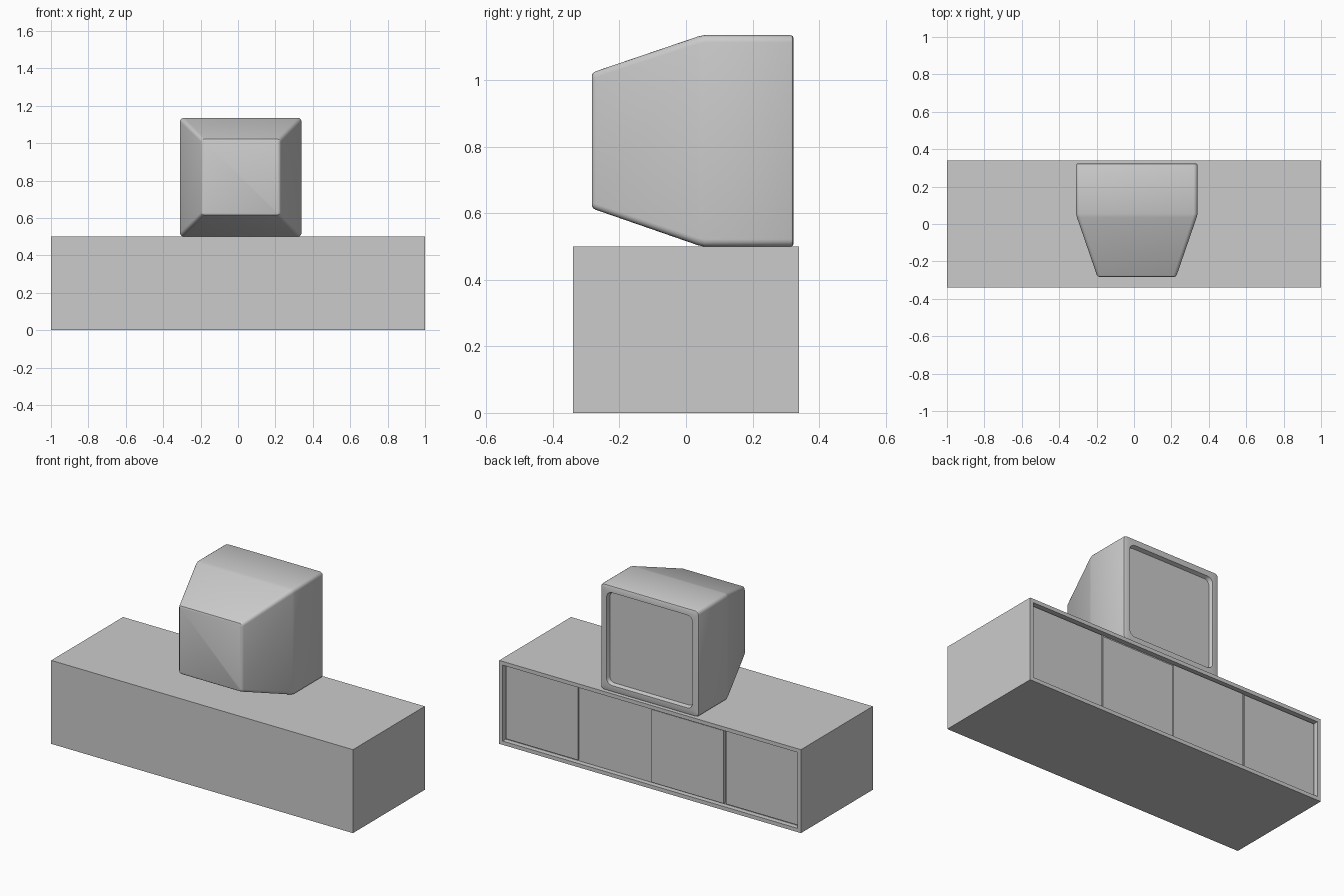
import bpy, bmesh
from math import cos, sin, pi

if "Cube" in bpy.data.objects:
    bpy.data.objects.remove(bpy.data.objects["Cube"])


def make_object(name, bm):
    bmesh.ops.recalc_face_normals(bm, faces=bm.faces)
    mesh = bpy.data.meshes.new(name)
    bm.to_mesh(mesh)
    bm.free()
    obj = bpy.data.objects.new(name, mesh)
    bpy.context.collection.objects.link(obj)
    return obj


def box_bm(x0, x1, y0, y1, z0, z1):
    bm = bmesh.new()
    bmesh.ops.create_cube(bm, size=1)
    for v in bm.verts:
        v.co = ((x0 + x1) / 2 + v.co.x * (x1 - x0),
                (y0 + y1) / 2 + v.co.y * (y1 - y0),
                (z0 + z1) / 2 + v.co.z * (z1 - z0))
    return bm


def rounded_ring(bm, y, cx, cz, hw, hh, r, n=5):
    """Rounded rectangle of vertices in the xz plane."""
    ring = []
    for k, (sx, sz) in enumerate([(1, 1), (-1, 1), (-1, -1), (1, -1)]):
        for i in range(n):
            a = (k + i / (n - 1)) * pi / 2
            ring.append(bm.verts.new((cx + sx * (hw - r) + r * cos(a), y,
                                      cz + sz * (hh - r) + r * sin(a))))
    return ring


# Cabinet body with a shallow recess on the door side
W, D, H, FRAME, DEPTH = 1.0, 0.34, 0.5, 0.032, 0.03
bm = box_bm(-W, W, -D, D, 0, H)
bm.normal_update()
face = max(bm.faces, key=lambda f: f.normal.y)
bmesh.ops.inset_region(bm, faces=[face], thickness=FRAME)
new = bmesh.ops.extrude_face_region(bm, geom=[face])["geom"]
bmesh.ops.translate(bm, vec=(0, -DEPTH, 0),
                    verts=[g for g in new if isinstance(g, bmesh.types.BMVert)])
if face.is_valid:
    bmesh.ops.delete(bm, geom=[face], context='FACES_ONLY')
make_object("cabinet_body", bm)

# Four doors: slim gaps at the quarters, a small step in the middle
IN, GAP = W - FRAME, 0.007
doors = [(-IN, -0.485 - GAP, 0.018), (-0.485 + GAP, 0, 0.014),
         (0, 0.485 - GAP, 0.024), (0.485 + GAP, IN, 0.018)]
for i, (x0, x1, back) in enumerate(doors):
    make_object(f"cabinet_door_{i + 1}",
                box_bm(x0, x1, D - DEPTH, D - back, FRAME, H - FRAME))

# Television: loft of rounded rectangles from the narrow rear to the sunken screen
# rows: y, half width, half height, corner radius, centre z
CX, CZ = 0.015, 0.818
rows = [(-0.283, 0.200, 0.195, 0.010, 0.819),
        (-0.280, 0.208, 0.203, 0.014, 0.819),
        (-0.272, 0.214, 0.208, 0.018, 0.819),
        (0.035, 0.320, 0.3135, 0.022, CZ),
        (0.055, 0.325, 0.318, 0.022, CZ),
        (0.314, 0.325, 0.318, 0.022, CZ),
        (0.321, 0.322, 0.315, 0.020, CZ),
        (0.324, 0.315, 0.308, 0.018, CZ),
        (0.324, 0.285, 0.278, 0.035, CZ),
        (0.301, 0.278, 0.271, 0.030, CZ)]
bm = bmesh.new()
rings = [rounded_ring(bm, y, CX, cz, hw, hh, r) for y, hw, hh, r, cz in rows]
for a, b in zip(rings, rings[1:]):
    for i in range(len(a)):
        j = (i + 1) % len(a)
        bm.faces.new((a[i], a[j], b[j], b[i]))
bm.faces.new(rings[0])
bm.faces.new(rings[-1])
tv = make_object("television", bm)
bpy.context.view_layer.objects.active = tv
tv.select_set(True)
bpy.ops.object.shade_smooth_by_angle(angle=0.6)
